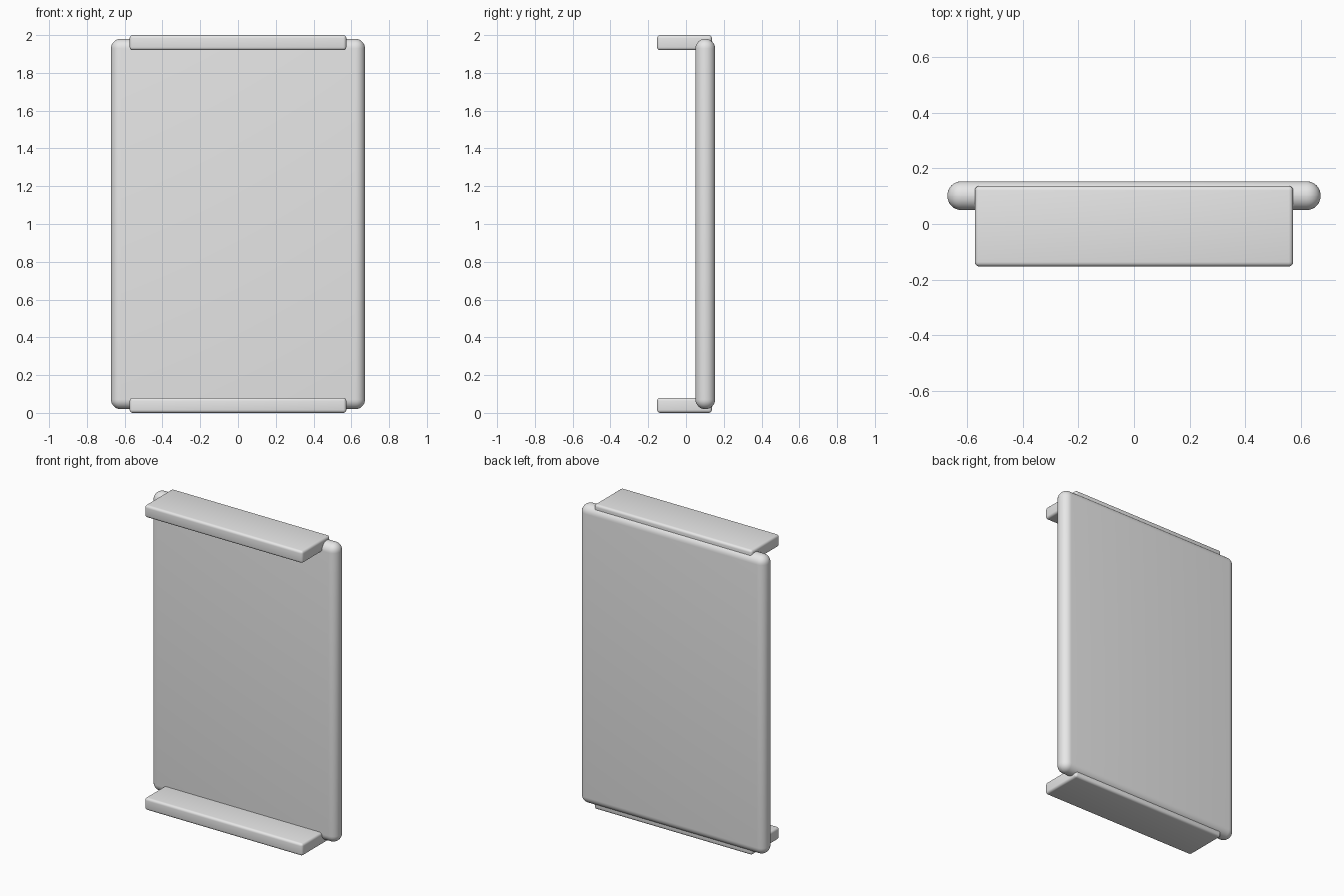
import bpy
import math

cube = bpy.data.objects.get("Cube")
if cube:
    bpy.data.objects.remove(cube, do_unlink=True)

# Single plain grey
grey = bpy.data.materials.new("light_grey")
grey.use_nodes = True
colour = (0.8, 0.8, 0.8, 1)
grey.diffuse_color = colour
grey.node_tree.nodes["Principled BSDF"].inputs["Base Color"].default_value = colour


def rounded_box(name, size, centre, radius, segments):
    """Box of the given size with rounded edges and smooth shading."""
    bpy.ops.mesh.primitive_cube_add(size=1, location=centre)
    box = bpy.context.object
    box.name = name
    box.scale = size
    bpy.ops.object.transform_apply(location=False, rotation=False, scale=True)
    bevel = box.modifiers.new("rounding", "BEVEL")
    bevel.width = radius
    bevel.segments = segments
    bevel.limit_method = "NONE"
    bpy.ops.object.modifier_apply(modifier=bevel.name)
    bpy.ops.object.shade_smooth_by_angle(angle=math.radians(35))
    box.data.materials.append(grey)
    return box


# Upright panel with fully rounded rim
PANEL_DEPTH = 0.104
rounded_box("back_panel", (1.345, PANEL_DEPTH, 1.96), (0, 0.102, 1),
            PANEL_DEPTH * 0.49, 8)

# Matching ledges at the bottom and top
LEDGE_HEIGHT = 0.08
for name, z in (("bottom_ledge", LEDGE_HEIGHT / 2), ("top_ledge", 2 - LEDGE_HEIGHT / 2)):
    rounded_box(name, (1.147, 0.29, LEDGE_HEIGHT), (0, -0.008, z), 0.016, 4)
